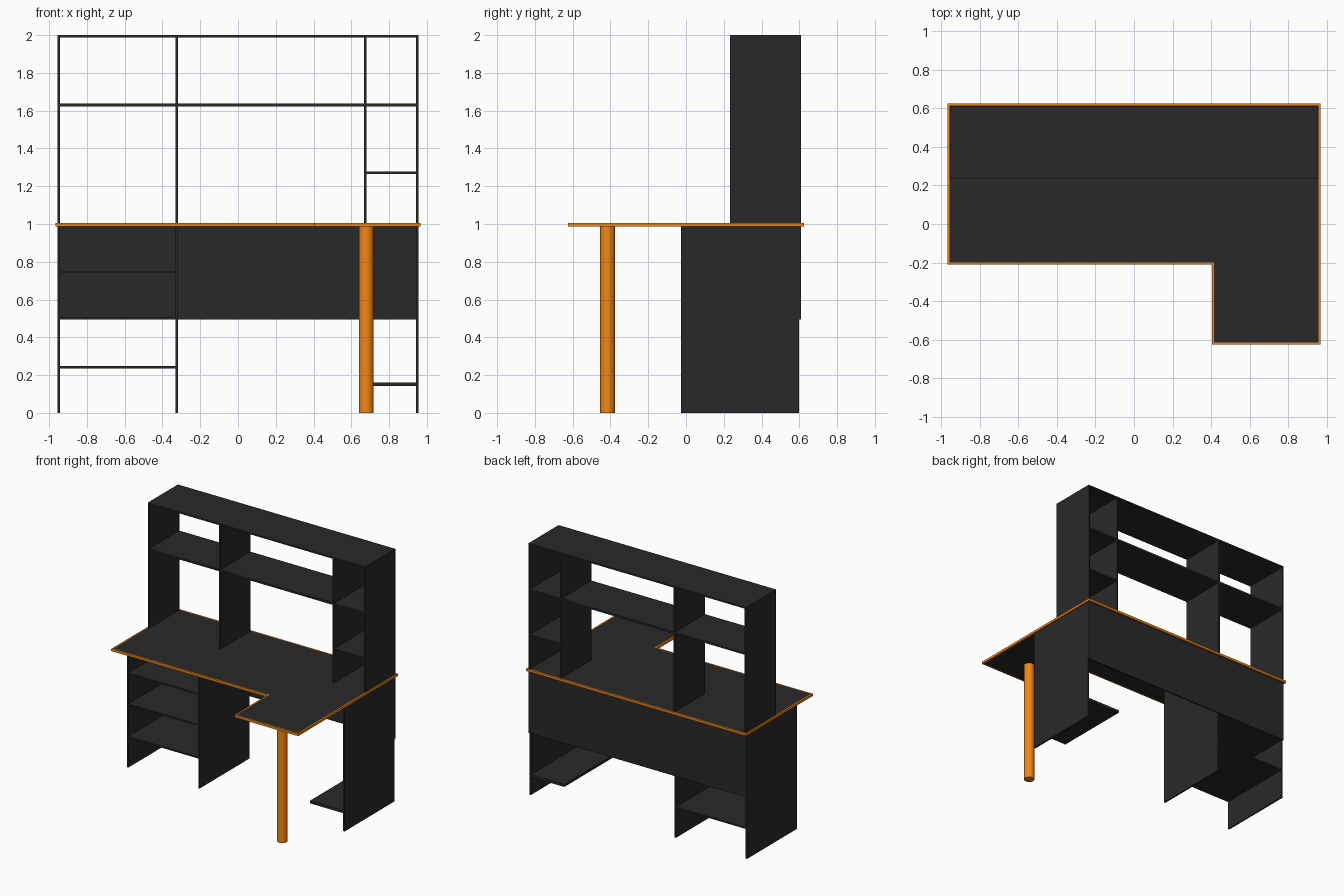
import bpy

if "Cube" in bpy.data.objects:
    bpy.data.objects.remove(bpy.data.objects["Cube"])


def material(name, rgb):
    m = bpy.data.materials.new(name)
    m.diffuse_color = (*rgb, 1)
    m.use_nodes = True
    m.node_tree.nodes["Principled BSDF"].inputs["Base Color"].default_value = m.diffuse_color
    return m


BLACK = material("black_board", (0.022, 0.022, 0.022))
ORANGE = material("orange_trim", (0.9, 0.24, 0.008))


def mesh_object(name, verts, faces, mat):
    me = bpy.data.meshes.new(name)
    me.from_pydata(verts, [], faces)
    me.materials.append(mat)
    ob = bpy.data.objects.new(name, me)
    bpy.context.collection.objects.link(ob)
    return ob


def board(name, x, y, z):
    """Box between the (min, max) pairs x, y, z."""
    verts = [(a, b, c) for a in x for b in y for c in z]
    faces = [(0, 1, 3, 2), (4, 6, 7, 5), (0, 4, 5, 1),
             (2, 3, 7, 6), (0, 2, 6, 4), (1, 5, 7, 3)]
    return mesh_object(name, verts, faces, BLACK)


def l_outline(d):
    """Desktop outline, counter-clockwise, shrunk inward by d."""
    return [(-0.966 + d, 0.625 - d), (-0.966 + d, -0.21 + d),
            (0.405 + d, -0.21 + d), (0.405 + d, -0.625 + d),
            (0.966 - d, -0.625 + d), (0.966 - d, 0.625 - d)]


T = 0.012                       # board thickness
Z0, Z1 = 0.988, 1.006           # desktop bottom and top
XL, XR = -0.955, 0.955          # outer faces of the carcass
DIV = -0.33                     # left divider
n = 6

# L-shaped desktop
verts = [(x, y, z) for z in (Z0, Z1) for x, y in l_outline(0.01)]
sides = [(i, (i + 1) % n, (i + 1) % n + n, i + n) for i in range(n)]
mesh_object("desktop", verts,
            [tuple(reversed(range(n))), tuple(range(n, 2 * n))] + sides, BLACK)

# Orange edge band around the desktop
outer, inner = l_outline(0), l_outline(0.01)
loops = [(outer, Z0), (outer, Z1), (inner, Z1), (inner, Z0)]
verts = [(x, y, z) for pts, z in loops for x, y in pts]
faces = [(k * n + i, k * n + (i + 1) % n,
          (k + 1) % 4 * n + (i + 1) % n, (k + 1) % 4 * n + i)
         for k in range(4) for i in range(n)]
mesh_object("desktop_edge_band", verts, faces, ORANGE)

# Round leg under the return
bpy.ops.mesh.primitive_cylinder_add(vertices=32, radius=0.039, depth=Z0,
                                    location=(0.679, -0.415, Z0 / 2))
leg = bpy.context.object
leg.name = "round_leg"
leg.data.materials.append(ORANGE)
bpy.ops.object.shade_smooth_by_angle()

# Lower carcass: uprights, back panel, shelves
LOW_Y = (-0.027, 0.598)
for name, x in (("left_side", XL), ("left_divider", DIV), ("right_side", XR - T)):
    board("lower_" + name, (x, x + T), LOW_Y, (0, Z0))
board("back_panel", (XL, XR), (0.598, 0.61), (0.495, Z0))
for i, z in enumerate((0.235, 0.494, 0.74)):
    board(f"lower_shelf_{i + 1}", (XL + T, DIV), LOW_Y, (z, z + T))
board("computer_shelf", (0.65, XR - T), LOW_Y, (0.142, 0.162))

# Upper hutch: uprights, top board, shelves
UP_Y = (0.234, 0.61)
for name, x in (("left_side", XL), ("left_divider", DIV),
                ("right_divider", 0.668), ("right_side", XR - T)):
    board("hutch_" + name, (x, x + T), UP_Y, (Z1, 2 - T))
board("hutch_top", (XL, XR), UP_Y, (2 - T, 2))
for name, a, b in (("left", XL + T, DIV), ("middle", DIV + T, 0.668),
                   ("right", 0.668 + T, XR - T)):
    board(f"hutch_{name}_shelf", (a, b), UP_Y, (1.622, 1.637))
board("hutch_small_shelf", (0.668 + T, XR - T), UP_Y, (1.266, 1.278))
